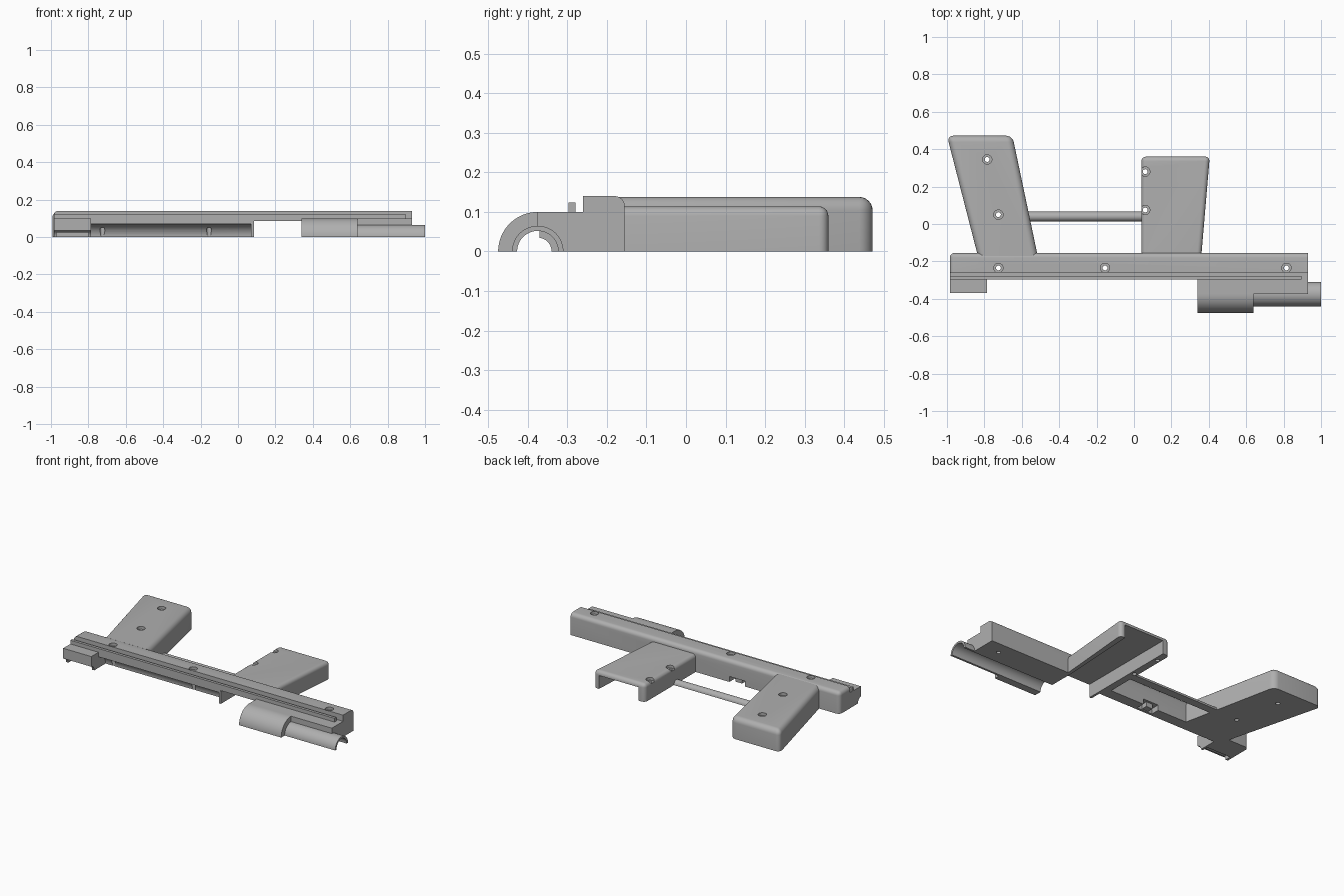
import bpy, bmesh, math
from mathutils import Vector

old = bpy.data.objects.get("Cube")
if old:
    bpy.data.objects.remove(old)

grey = bpy.data.materials.new("plain grey")
grey.use_nodes = True
grey.diffuse_color = (0.43, 0.43, 0.43, 1)
grey.node_tree.nodes["Principled BSDF"].inputs["Base Color"].default_value = (0.43, 0.43, 0.43, 1)


def prism(name, points, lo, hi, axis="z", rounding=0, rule=None):
    """Extrude a flat outline along z (points are x,y) or x (points are y,z)."""
    place = (lambda p, h: (p[0], p[1], h)) if axis == "z" else (lambda p, h: (h, p[0], p[1]))
    bm = bmesh.new()
    face = bm.faces.new([bm.verts.new(place(p, lo)) for p in points])
    grown = bmesh.ops.extrude_face_region(bm, geom=[face])["geom"]
    shift = Vector(place((0, 0), hi - lo))
    bmesh.ops.translate(bm, vec=shift, verts=[g for g in grown if isinstance(g, bmesh.types.BMVert)])
    bmesh.ops.recalc_face_normals(bm, faces=bm.faces)
    if rounding:
        edges = [e for e in bm.edges if rule((e.verts[0].co + e.verts[1].co) / 2)]
        bmesh.ops.bevel(bm, geom=edges, offset=rounding, segments=6, profile=0.5, affect="EDGES")
    mesh = bpy.data.meshes.new(name)
    bm.to_mesh(mesh)
    bm.free()
    mesh.materials.append(grey)
    ob = bpy.data.objects.new(name, mesh)
    bpy.context.collection.objects.link(ob)
    return ob


def box(name, x, y, z):
    return prism(name, [(x[0], y[0]), (x[1], y[0]), (x[1], y[1]), (x[0], y[1])], *z)


def arc(cy, cz, r, start=0, end=math.pi, n=28):
    return [(cy + r * math.cos(start + (end - start) * i / n),
             cz + r * math.sin(start + (end - start) * i / n)) for i in range(n + 1)]


def disc(name, x, y, r, z0, z1):
    return prism(name, arc(x, y, r, 0, math.tau)[:-1], z0, z1)


def rod_cut(y, r, x0, x1):
    return prism("cutter", arc(y, 0, r, 0, math.tau, 56)[:-1], x0, x1, "x")


def combine(ob, others, mode="DIFFERENCE"):
    """Apply a boolean with each helper, then remove the helper."""
    bpy.context.view_layer.objects.active = ob
    for other in others:
        mod = ob.modifiers.new("cut", "BOOLEAN")
        mod.operation, mod.solver, mod.object = mode, "EXACT", other
        bpy.ops.object.modifier_apply(modifier=mod.name)
        bpy.data.objects.remove(other)


def screw_holes(spots, top):
    cuts = []
    for x, y in spots:
        cuts += [disc("cutter", x, y, 0.025, top - 0.018, top + 0.02),
                 disc("cutter", x, y, 0.013, -0.02, top)]
    return cuts


AXIS, TOP = -0.375, 0.14

# Long receiver with a stepped front ledge and a rounded back and rear end
receiver = prism("receiver", [(-0.295, 0), (-0.155, 0), (-0.155, TOP), (-0.26, TOP),
                              (-0.26, 0.1), (-0.295, 0.1)], -0.985, 0.93, "x", 0.025,
                 lambda m: (m.z > 0.13 and (m.y > -0.16 or m.x < -0.98) and m.y > -0.25)
                 or (m.y > -0.16 and m.x < -0.98 and m.z > 0.01))
rail = box("rail", (-0.985, 0.895), (-0.297, -0.279), (0.08, 0.124))
front_block = box("front_block", (0.34, 0.93), (AXIS, -0.28), (0, 0.1))
rear_block = box("rear_block", (-0.985, -0.785), (-0.37, -0.28), (0, 0.1))
combine(receiver, [rail, front_block, rear_block], "UNION")

# Bolt channel, magazine passage, rear recess and trigger notch
combine(receiver, [
    rod_cut(-0.295, 0.07, -0.785, 0.07),
    box("cutter", (0.085, 0.34), (-0.5, 0.5), (-0.1, 0.086)),
    box("cutter", (-0.97, -0.80), (-0.36, -0.30), (-0.1, 0.025)),
    rod_cut(AXIS, 0.035, -1.1, -0.7),
    rod_cut(AXIS, 0.052, 0.3, 1.1),
    box("cutter", (-0.31, -0.20), (-0.21, -0.1), (-0.1, 0.035)),
] + screw_holes([(-0.725, -0.235), (-0.155, -0.235), (0.815, -0.235)], TOP))
trigger_catch = box("trigger_catch", (-0.28, -0.235), (-0.21, -0.17), (0.005, 0.05))

# Half-round barrel shroud and thinner barrel, both hollow underneath
for name, r, x0, x1 in (("barrel_shroud", 0.098, 0.34, 0.64), ("barrel", 0.065, 0.6, 1.0)):
    inner = arc(AXIS, 0, 0.052, math.pi, 0)
    if name == "barrel_shroud":
        # Quarter shell that meets the front block
        outline = arc(AXIS, 0, 0.1, math.pi / 2, math.pi) + arc(AXIS, 0, 0.052, math.pi, math.pi / 2)
    else:
        outline = arc(AXIS, 0, r) + inner
    prism(name, outline, x0, x1, "x")

# Slanted rear grip
rear_grip = prism("rear_grip", [(-0.835, -0.17), (-0.515, -0.17), (-0.65, 0.472), (-1.0, 0.472)],
                  0, 0.138, "z", 0.034, lambda m: m.z > 0.01 and m.y > -0.16)
combine(rear_grip, screw_holes([(-0.785, 0.345), (-0.725, 0.05)], 0.138))

# Tapered magazine housing, open through its far end
magazine_housing = prism("magazine_housing", [(0.04, -0.17), (0.36, -0.17), (0.405, 0.36), (0.04, 0.36)],
                         0, 0.114, "z", 0.024, lambda m: m.z > 0.01 and m.y > -0.16)
passage = prism("cutter", [(0.085, -0.3), (0.34, -0.3), (0.34, -0.16), (0.375, 0.5), (0.085, 0.5)],
                -0.1, 0.086)
combine(magazine_housing, [passage] + screw_holes([(0.06, 0.28), (0.06, 0.075)], 0.114))

# Half-round guard bar between grip and housing
guard_bar = prism("guard_bar", arc(0.04, 0, 0.026), -0.6, 0.05, "x")

# Smooth the rounded surfaces and keep hard edges
for ob in bpy.context.view_layer.objects:
    ob.select_set(ob.type == "MESH")
bpy.context.view_layer.objects.active = receiver
bpy.ops.object.shade_smooth_by_angle(angle=math.radians(30))
